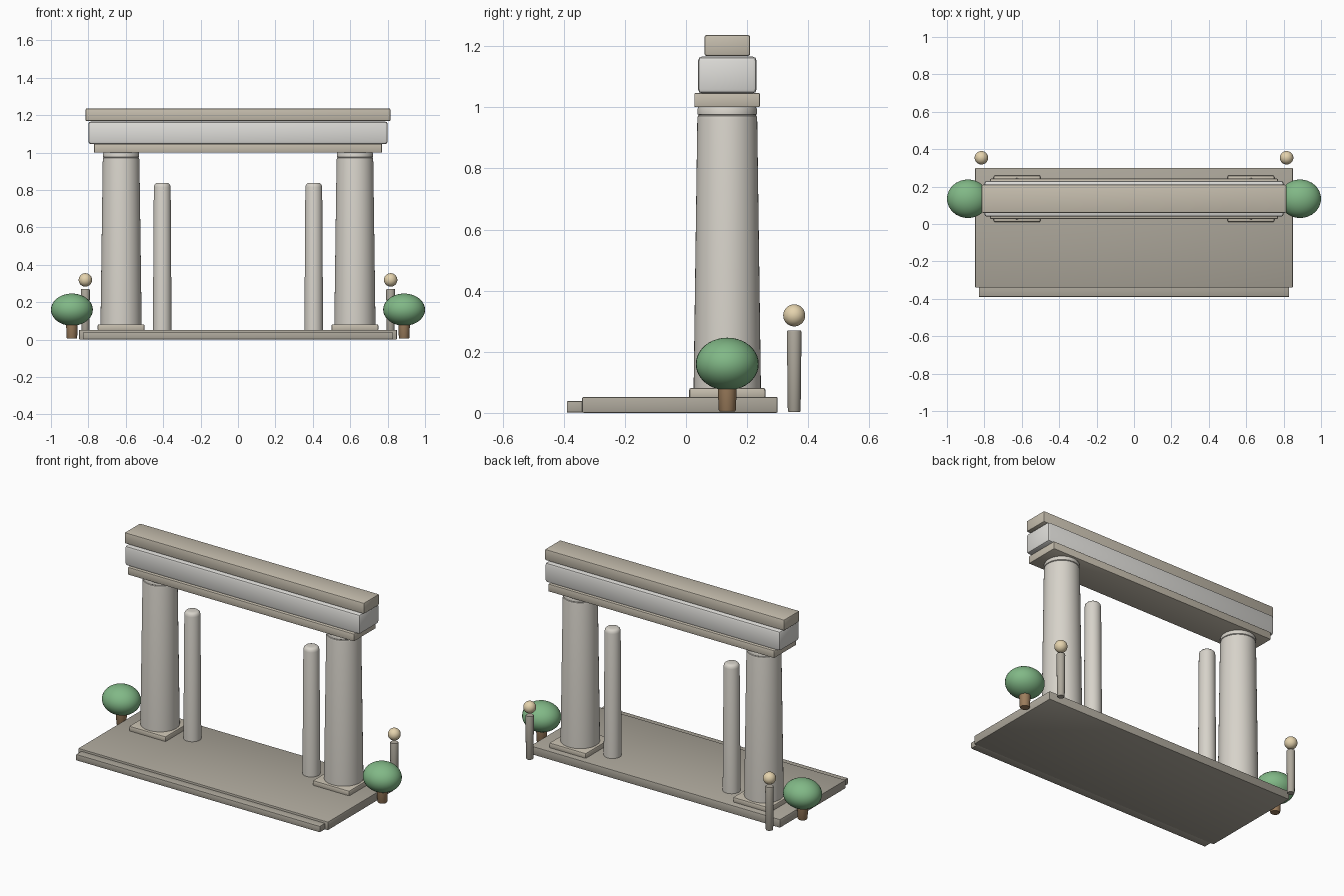
import bpy, bmesh, math

if "Cube" in bpy.data.objects:
    bpy.data.objects.remove(bpy.data.objects["Cube"])


def material(name, rgb):
    m = bpy.data.materials.new(name)
    m.diffuse_color = (*rgb, 1)
    m.use_nodes = True
    m.node_tree.nodes["Principled BSDF"].inputs["Base Color"].default_value = m.diffuse_color
    return m


PAVING = material("paving", (0.42, 0.39, 0.33))
STONE = material("stone", (0.68, 0.65, 0.59))
PALE = material("pale_stone", (0.73, 0.72, 0.69))
TAN = material("tan_stone", (0.56, 0.51, 0.42))
LAMP = material("lamp", (0.78, 0.65, 0.42))
LEAF = material("leaf", (0.22, 0.48, 0.24))
WOOD = material("wood", (0.34, 0.21, 0.11))


def finish(bm, name, mat, angle=40):
    bmesh.ops.recalc_face_normals(bm, faces=bm.faces)
    me = bpy.data.meshes.new(name)
    bm.to_mesh(me)
    bm.free()
    me.materials.append(mat)
    ob = bpy.data.objects.new(name, me)
    bpy.context.collection.objects.link(ob)
    bpy.ops.object.select_all(action='DESELECT')
    ob.select_set(True)
    bpy.context.view_layer.objects.active = ob
    bpy.ops.object.shade_smooth_by_angle(angle=math.radians(angle))
    return ob


def block(name, mat, x, y, z, bevel):
    """Bevelled box given (min, max) on each axis."""
    bm = bmesh.new()
    bmesh.ops.create_cube(bm, size=1)
    for v in bm.verts:
        v.co = [sum(r) / 2 + c * (r[1] - r[0]) for c, r in zip(v.co, (x, y, z))]
    bmesh.ops.bevel(bm, geom=bm.edges[:], offset=bevel, segments=2,
                    profile=0.5, affect='EDGES')
    return finish(bm, name, mat)


def lathe(name, mat, x, y, profile, sides=32):
    """Closed solid turned from (radius, height) points."""
    bm = bmesh.new()
    rings = [[bm.verts.new((x + r * math.cos(2 * math.pi * i / sides),
                            y + r * math.sin(2 * math.pi * i / sides), z))
              for i in range(sides)] for r, z in profile]
    for a, b in zip(rings, rings[1:]):
        for i in range(sides):
            j = (i + 1) % sides
            bm.faces.new((a[i], a[j], b[j], b[i]))
    bm.faces.new(rings[0])
    bm.faces.new(rings[-1])
    return finish(bm, name, mat)


def ball(name, mat, centre, radii):
    bm = bmesh.new()
    bmesh.ops.create_uvsphere(bm, u_segments=32, v_segments=20, radius=1)
    for v in bm.verts:
        v.co = [c + r * p for c, r, p in zip(centre, radii, v.co)]
    return finish(bm, name, mat, 60)


AXIS = 0.135  # depth of the colonnade line

# Platform and front step
block("platform", PAVING, (-0.85, 0.85), (-0.34, 0.30), (0, 0.052), 0.005)
block("front_step", PAVING, (-0.83, 0.83), (-0.39, -0.32), (0.001, 0.039), 0.004)

# Stacked beam
block("architrave", TAN, (-0.77, 0.77), (0.027, 0.242), (1.0, 1.047), 0.005)
block("frieze", PALE, (-0.80, 0.80), (0.039, 0.231), (1.045, 1.166), 0.014)
block("cornice", TAN, (-0.815, 0.815), (0.06, 0.21), (1.168, 1.236), 0.007)

for side, s in (("left", -1), ("right", 1)):
    # Main column on its plinth
    cx = s * 0.625
    block(f"plinth_{side}", TAN, (cx - 0.125, cx + 0.125),
          (AXIS - 0.125, AXIS + 0.125), (0.045, 0.082), 0.008)
    lathe(f"column_{side}", STONE, cx, AXIS,
          [(0.11, 0.075), (0.11, 0.09), (0.098, 0.962), (0.096, 0.972), (0.09, 0.976)], 48)
    lathe(f"column_neck_{side}", STONE, cx, AXIS,
          [(0.09, 0.972), (0.097, 0.977), (0.097, 0.995), (0.093, 1.002)], 48)

    # Slim inner post
    lathe(f"inner_post_{side}", STONE, s * 0.405, AXIS,
          [(0.05, 0.045), (0.045, 0.815), (0.042, 0.828), (0.034, 0.836), (0.02, 0.838)])

    # Round shrub
    lathe(f"shrub_trunk_{side}", WOOD, s * 0.888, AXIS,
          [(0.025, 0.005), (0.028, 0.01), (0.032, 0.10)], 24)
    ball(f"shrub_foliage_{side}", LEAF, (s * 0.888, AXIS, 0.16), (0.112, 0.103, 0.086))

    # Lamp bollard behind the platform
    lathe(f"lamp_post_{side}", PAVING, s * 0.816, 0.354,
          [(0.019, 0.003), (0.021, 0.007), (0.024, 0.264), (0.022, 0.27)], 24)
    ball(f"lamp_globe_{side}", LAMP, (s * 0.816, 0.354, 0.319), (0.036,) * 3)
